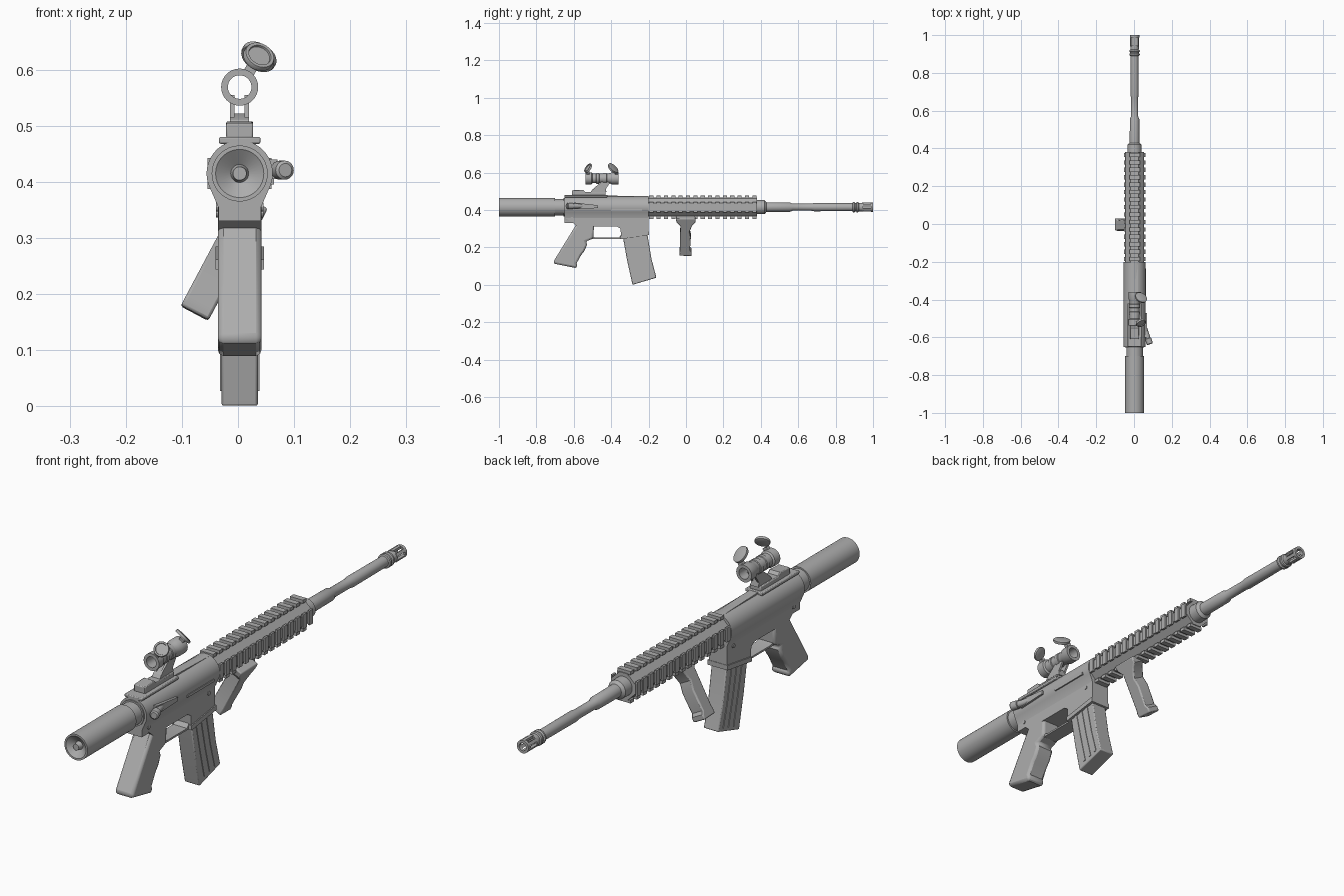
import bpy, bmesh, math
from mathutils import Matrix, Vector

if "Cube" in bpy.data.objects:
    bpy.data.objects.remove(bpy.data.objects["Cube"])

CX, CZ = 0.003, 0.415          # bore axis
mat = bpy.data.materials.new("metal grey")
mat.diffuse_color = (0.42, 0.42, 0.42, 1)
mat.use_nodes = True
mat.node_tree.nodes["Principled BSDF"].inputs["Base Color"].default_value = mat.diffuse_color


def finish(name, bm, matrix=None, bevel=0):
    bmesh.ops.remove_doubles(bm, verts=bm.verts, dist=1e-5)
    bmesh.ops.recalc_face_normals(bm, faces=bm.faces)
    me = bpy.data.meshes.new(name)
    bm.to_mesh(me)
    bm.free()
    me.materials.append(mat)
    ob = bpy.data.objects.new(name, me)
    bpy.context.collection.objects.link(ob)
    if matrix:
        ob.matrix_world = matrix
    if bevel:
        m = ob.modifiers.new("bevel", 'BEVEL')
        m.width, m.segments, m.limit_method = bevel, 2, 'ANGLE'
        m.angle_limit = math.radians(60)
    return ob


def lathe(name, profile, matrix=None, n=32):
    """Revolve (y, radius) points about the local y axis."""
    bm = bmesh.new()
    rings = [[bm.verts.new((r * math.cos(2 * math.pi * i / n), y, r * math.sin(2 * math.pi * i / n)))
              for i in range(n)] for y, r in profile]
    for a, b in zip(rings, rings[1:]):
        for i in range(n):
            j = (i + 1) % n
            bm.faces.new((a[i], a[j], b[j], b[i]))
    return finish(name, bm, matrix or Matrix.Translation((CX, 0, CZ)))


def extrude(name, pts, vec, matrix=None, bevel=0):
    bm = bmesh.new()
    f = bm.faces.new([bm.verts.new(p) for p in pts])
    r = bmesh.ops.extrude_face_region(bm, geom=[f])
    bmesh.ops.translate(bm, verts=[v for v in r['geom'] if isinstance(v, bmesh.types.BMVert)], vec=vec)
    return finish(name, bm, matrix, bevel)


def plate(name, prof, hw, x=CX, matrix=None, bevel=0):
    """Side profile (y, z) with half width hw."""
    return extrude(name, [(x - hw, y, z) for y, z in prof], (2 * hw, 0, 0), matrix, bevel)


def add_box(bm, lo, hi, rot=None):
    lo, hi = Vector(lo), Vector(hi)
    m = Matrix.Translation((lo + hi) / 2) @ Matrix.Diagonal((*(hi - lo), 1))
    bmesh.ops.create_cube(bm, size=1, matrix=(rot @ m) if rot else m)


def box(name, lo, hi, bevel=0):
    bm = bmesh.new()
    add_box(bm, lo, hi)
    return finish(name, bm, None, bevel)


# stock tube with dished end and centre bolt
lathe("stock_tube", [(-1, 0), (-1, .012), (-.985, .014), (-.98, .016), (-1, .043), (-1, .05), (-.7, .05),
                     (-.7, .044), (-.655, .044), (-.655, .05), (-.64, .05), (-.64, 0)])

# upper receiver: round body blending into the flat sides
sec = [(.059 * math.cos(math.radians(a)), .059 * math.sin(math.radians(a))) for a in range(-28, 209, 8)]
sec = sec + [(-.038, -.06), (-.038, -.085), (.038, -.085), (.038, -.06)]
extrude("upper_receiver", [(CX + x, -.65, CZ + z) for x, z in sec], (0, .45, 0))

# lower receiver and magazine well
plate("lower_receiver", [(-.65, .37), (-.645, .355), (-.615, .34), (-.58, .31), (-.49, .312), (-.37, .312),
                         (-.35, .3), (-.347, .25), (-.2, .27), (-.2, .38)], .039)
plate("magazine_well_lip", [(-.35, .244), (-.35, .262), (-.198, .285), (-.198, .266)], .043)
plate("trigger_guard", [(-.51, .245), (-.51, .26), (-.48, .252), (-.36, .252), (-.345, .27), (-.34, .245)], .03)

# pistol grip with finger ridges
plate("pistol_grip", [(-.585, .325), (-.71, .122), (-.702, .112), (-.592, .09), (-.578, .1), (-.585, .115),
                      (-.56, .16), (-.545, .178), (-.528, .215), (-.535, .232), (-.495, .248), (-.492, .325)],
      .039, bevel=.01)

# curved magazine with side ribs
plate("magazine", [(-.34, .27), (-.315, .13), (-.286, 0), (-.158, .038), (-.185, .14), (-.21, .29)], .0325, bevel=.004)
for k in range(3):
    s = .25 + .25 * k
    t0, t1 = -.34 + .13 * s, -.286 + .128 * s
    tm = -.313 + .128 * s
    w = .006
    plate(f"magazine_rib_{k}", [(t0 - w, .26), (tm - w, .14), (t1 - w, .02 + .03 * s),
                                (t1 + w, .02 + .03 * s), (tm + w, .14), (t0 + w, .26)], .035)

# receiver details
box("port_cover", (CX + .05, -.4, .395), (CX + .061, -.235, .405))
lathe("side_plunger", [(0, 0), (0, .013), (.11, .013), (.112, .017), (.14, .017), (.144, .012), (.144, 0)],
      Matrix.Translation((.04, -.5, .421)) @ Matrix.Rotation(math.radians(180 + 18), 4, 'Z'), 20)
plate("plunger_housing", [(-.6, .405), (-.6, .44), (-.47, .425), (-.47, .41)], .012, x=.058)
for sx in (-1, 1):
    for i, (y, z) in enumerate(((-.61, .355), (-.24, .345))):
        lathe(f"pin_{i}_{sx}", [(0, 0), (0, .008), (.004, .008), (.004, 0)],
              Matrix.Translation((CX + sx * .038, y, z)) @ Matrix.Rotation(-sx * math.pi / 2, 4, 'Z'), 12)

# handguard: eight-sided core, four toothed rails
A, B = .047, .022
octa = [(B, A), (A, B), (A, -B), (B, -A), (-B, -A), (-A, -B), (-A, B), (-B, A)]
extrude("handguard_core", [(CX + x, -.2, CZ + z) for x, z in octa], (0, .58, 0))
bm = bmesh.new()
for q in range(4):
    R = Matrix.Translation((CX, 0, CZ)) @ Matrix.Rotation(q * math.pi / 2, 4, 'Y')
    top = .062 if q % 2 == 0 else .057
    add_box(bm, (-.02, -.2, .04), (.02, .38, .051), R)
    for i in range(15):
        y = -.197 + i * .0394
        add_box(bm, (-.028, y, .049), (.028, y + .022, top), R)
finish("handguard_rails", bm)

# barrel and muzzle device
lathe("barrel", [(.36, 0), (.36, .038), (.42, .037), (.43, .026), (.555, .025), (.57, .019), (.67, .019),
                 (.685, .022), (.89, .021), (.892, .027), (.9, .028), (.904, .023), (.91, .023), (.913, .028),
                 (.921, .027), (.924, .022), (.945, .023), (.945, .013), (.93, .013), (.93, 0)], n=24)
lathe("muzzle_ring", [(.988, .015), (.988, .025), (1, .025), (1, .015), (.988, .015)], n=24)
bm = bmesh.new()
for q in range(6):
    add_box(bm, (-.006, .94, .015), (.006, .992, .0245),
            Matrix.Translation((CX, 0, CZ)) @ Matrix.Rotation(q * math.pi / 3, 4, 'Y'))
finish("muzzle_prongs", bm)

# tilted foregrip under the handguard
tilt = Matrix.Translation((-.077, 0, .167)) @ Matrix.Rotation(math.radians(28), 4, 'Y')
plate("foregrip", [(-.035, 0), (.03, -.002), (.03, .018), (.021, .03), (.026, .11), (.018, .145), (.035, .185),
                   (.05, .2), (.05, .225), (-.055, .225), (-.05, .2), (-.03, .178), (-.033, .03), (-.036, .018)],
      .028, x=0, matrix=tilt, bevel=.005)

# scope rail, mount and forked riser
box("top_rail", (CX - .037, -.65, .468), (CX + .037, -.42, .48), .003)
plate("rail_ramp", [(-.43, .478), (-.43, .46), (-.2, .46), (-.2, .471)], .018)
plate("scope_mount", [(-.61, .478), (-.61, .505), (-.55, .508), (-.54, .497), (-.43, .497), (-.43, .478)], .024, bevel=.003)
plate("riser_foot", [(-.51, .495), (-.5, .51), (-.475, .522), (-.43, .522), (-.425, .495)], .017)
for sx in (-1, 1):
    plate(f"riser_arm_{sx}", [(-.495, .515), (-.445, .555), (-.4, .555), (-.43, .51)], .004, x=CX + sx * .013)

# hollow scope tube with rings
SZ = .569
lathe("scope_tube", [(-.537, .021), (-.537, .033), (-.505, .032), (-.5, .026), (-.48, .026), (-.478, .029),
                     (-.465, .029), (-.463, .026), (-.445, .026), (-.443, .029), (-.425, .029), (-.423, .026),
                     (-.405, .028), (-.395, .033), (-.36, .033), (-.36, .021), (-.537, .021)],
      Matrix.Translation((CX, 0, SZ)))

# flip-up lens caps on hinges
d = Vector((.53, 0, .85))
t = Vector((.85, 0, -.53))
for nm, y, r, a, b, s in (("rear", -.523, .028, .75, .66, 1), ("front", -.39, .033, .62, -.78, -1)):
    v = (d * a + Vector((0, b, 0))).normalized()
    n = v.cross(t).normalized()
    M = Matrix((t, n, v)).transposed().to_4x4()
    M.translation = Vector((.037, y, .623))
    lathe(f"{nm}_lens_cap", [(-.002, 0), (-.002, r * .72), (-.006, r * .75), (-.006, r * .95), (-.003, r),
                             (.004, r), (.006, r * .85), (.006, 0)], M, 28)
    h = Vector((CX, -.525 if s > 0 else -.372, SZ)) + d * .035
    bm = bmesh.new()
    add_box(bm, (-.01, -.008, -.005), (.01, .008, .006),
            Matrix.Translation(h) @ Matrix.Rotation(math.radians(32), 4, 'Y'))
    finish(f"{nm}_cap_hinge", bm)

# smooth shading with sharp edges kept
for ob in bpy.data.objects:
    ob.select_set(True)
    bpy.context.view_layer.objects.active = ob
bpy.ops.object.shade_smooth_by_angle(angle=math.radians(30))
